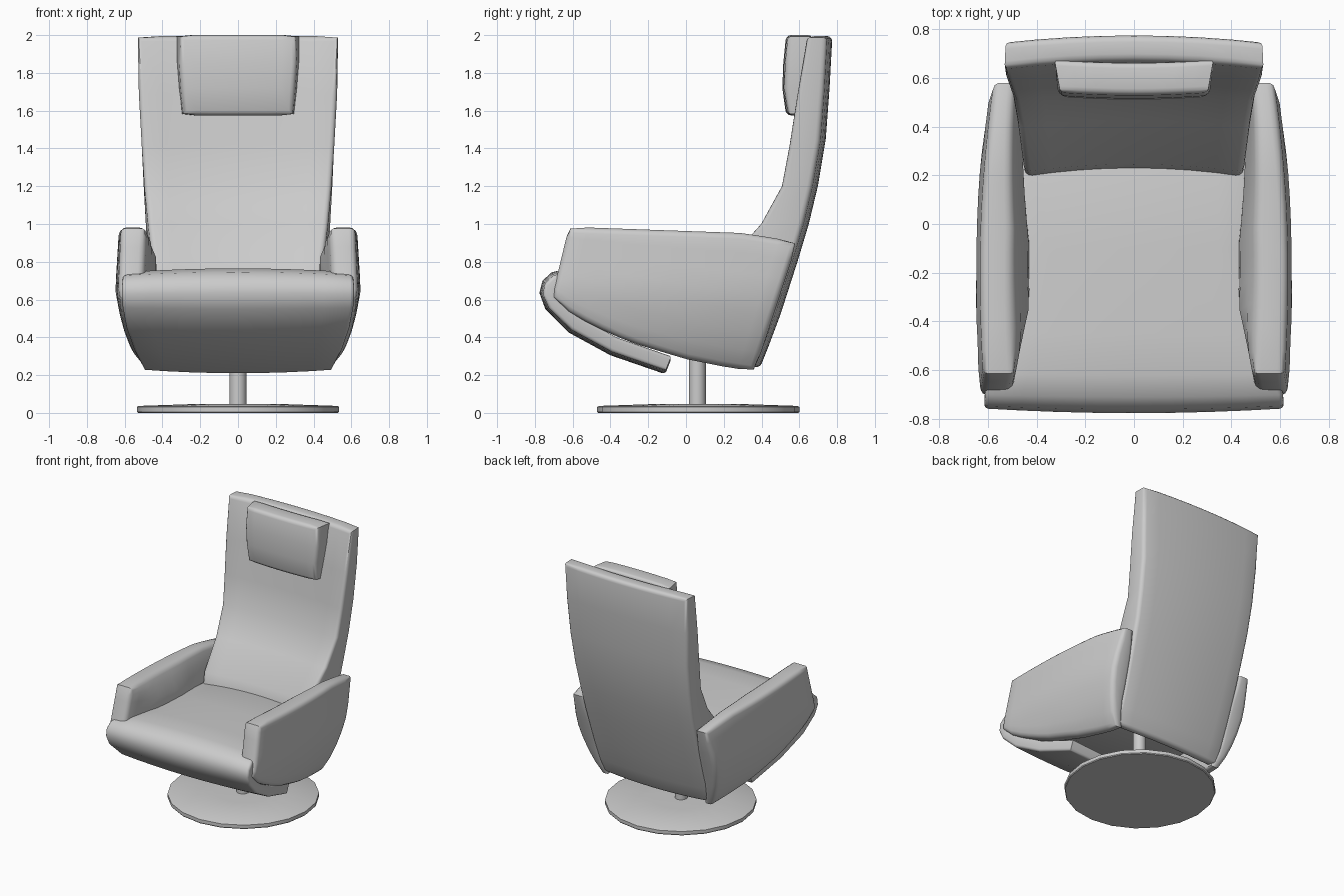
import bpy, bmesh, math
from mathutils import Vector

if "Cube" in bpy.data.objects:
    bpy.data.objects.remove(bpy.data.objects["Cube"])


def finish(name, bm, angle=40):
    bmesh.ops.recalc_face_normals(bm, faces=bm.faces)
    me = bpy.data.meshes.new(name)
    bm.to_mesh(me)
    bm.free()
    ob = bpy.data.objects.new(name, me)
    bpy.context.collection.objects.link(ob)
    bpy.ops.object.select_all(action='DESELECT')
    ob.select_set(True)
    bpy.context.view_layer.objects.active = ob
    bpy.ops.object.shade_smooth_by_angle(angle=math.radians(angle))
    return ob


def pad(name, A, B, r, steps=3):
    """Closed cushion between two point grids, with a rounded rim of radius r."""
    bm = bmesh.new()
    n, m = len(A), len(A[0])
    ring = ([(0, j) for j in range(m - 1)] + [(i, m - 1) for i in range(n - 1)]
            + [(n - 1, j) for j in range(m - 1, 0, -1)] + [(i, 0) for i in range(n - 1, 0, -1)])
    loops = []
    for G, H in ((A, B), (B, A)):
        side = [[] for _ in range(steps + 1)]
        for i, j in ring:
            p = G[i][j]
            e = Vector()
            ends = 0
            for hit, q in ((i == 0, (1, j)), (i == n - 1, (n - 2, j)),
                           (j == 0, (i, 1)), (j == m - 1, (i, m - 2))):
                if hit:
                    e += (G[q[0]][q[1]] - p).normalized()
                    ends += 1
            d = (H[i][j] - p).normalized()
            keep = 0.3 if ends == 2 else 0.0     # soften plan corners
            for k in range(steps + 1):
                a = math.pi / 2 * k / steps
                side[k].append(bm.verts.new(
                    p + e * r * max(keep, 1 - math.sin(a)) + d * r * (1 - math.cos(a))))
        loops.append(side)
        # flat face of the cushion, sharing the innermost loop
        lookup = {ij: side[0][k] for k, ij in enumerate(ring)}
        V = [[lookup.get((i, j)) or bm.verts.new(G[i][j]) for j in range(m)] for i in range(n)]
        for i in range(n - 1):
            for j in range(m - 1):
                bm.faces.new((V[i][j], V[i + 1][j], V[i + 1][j + 1], V[i][j + 1]))
    chain = loops[0] + loops[1][::-1]
    for a, b in zip(chain, chain[1:]):
        for k in range(len(ring)):
            l = (k + 1) % len(ring)
            bm.faces.new((a[k], a[l], b[l], b[k]))
    return finish(name, bm)


def strip(name, rows, bow, radius, cols=8):
    """Rows of (outer y, z, inner y, z, outer half width, inner half width)."""
    ga, gb = [], []
    for oy, oz, iy, iz, wo, wi in rows:
        d = Vector((0, iy - oy, iz - oz)).normalized()
        us = [2 * k / cols - 1 for k in range(cols + 1)]
        ga.append([Vector((u * wo, oy, oz)) + d * bow * u * u for u in us])
        gb.append([Vector((u * wi, iy, iz)) + d * bow * u * u for u in us])
    return pad(name, ga, gb, radius)


def interp(pts, t):
    for (a, va), (b, vb) in zip(pts, pts[1:]):
        if t <= b:
            return va + (vb - va) * max(0, (t - a) / (b - a))
    return pts[-1][1]


def lathe(name, profile, y, sides):
    bm = bmesh.new()
    rings = [[bm.verts.new((r * math.cos(2 * math.pi * k / sides),
                            y + r * math.sin(2 * math.pi * k / sides), z))
              for k in range(sides)] for r, z in profile]
    for a, b in zip(rings, rings[1:]):
        for k in range(sides):
            l = (k + 1) % sides
            bm.faces.new((a[k], a[l], b[l], b[k]))
    bm.faces.new(rings[0])
    bm.faces.new(rings[-1])
    return finish(name, bm, 30)


# Swivel base and column
lathe("base_disc", [(0.53, 0), (0.535, 0.006), (0.535, 0.032), (0.525, 0.037), (0.2, 0.048)], 0.065, 20)
lathe("column", [(0.045, 0.03), (0.045, 0.6)], 0.06, 16)

# Tall curved backrest
strip("backrest", [
    (0.775, 1.995, 0.67, 1.995, 0.535, 0.54), (0.76, 1.72, 0.617, 1.69, 0.525, 0.525),
    (0.74, 1.45, 0.575, 1.42, 0.51, 0.51), (0.698, 1.2, 0.535, 1.2, 0.50, 0.495),
    (0.65, 1.0, 0.425, 1.0, 0.49, 0.475), (0.59, 0.8, 0.245, 0.80, 0.485, 0.45),
    (0.50, 0.52, 0.20, 0.60, 0.475, 0.44), (0.44, 0.36, 0.29, 0.40, 0.47, 0.45),
    (0.39, 0.235, 0.33, 0.25, 0.46, 0.44)], 0.03, 0.028)

# Head cushion
strip("head_cushion", [
    (0.53, 2.0, 0.665, 2.0, 0.31, 0.335), (0.515, 1.85, 0.645, 1.86, 0.31, 0.325),
    (0.51, 1.72, 0.615, 1.72, 0.30, 0.315), (0.53, 1.575, 0.59, 1.575, 0.295, 0.305)],
    0.012, 0.026)

# Seat that rolls over the front into the folded leg rest
strip("seat_and_leg_rest", [
    (0.30, 0.73, 0.30, 0.50, 0.46, 0.46), (-0.10, 0.75, -0.10, 0.53, 0.47, 0.47),
    (-0.45, 0.765, -0.42, 0.56, 0.50, 0.50), (-0.62, 0.765, -0.58, 0.63, 0.58, 0.58),
    (-0.71, 0.745, -0.66, 0.64, 0.61, 0.61), (-0.76, 0.70, -0.69, 0.63, 0.615, 0.61),
    (-0.776, 0.635, -0.70, 0.61, 0.615, 0.61), (-0.745, 0.55, -0.675, 0.57, 0.61, 0.61),
    (-0.62, 0.425, -0.57, 0.49, 0.59, 0.59), (-0.40, 0.305, -0.37, 0.38, 0.55, 0.55),
    (-0.11, 0.205, -0.08, 0.28, 0.50, 0.50)], 0.02, 0.018)

# Armrests: side outline swept between bottom and top curves, mirrored
BOTTOM = [(-0.71, 0.61), (-0.66, 0.555), (-0.50, 0.465), (-0.30, 0.375), (0.0, 0.285), (0.2, 0.245), (0.36, 0.22)]
TOP = [(-0.62, 0.985), (0.3, 0.952), (0.59, 0.905)]
OUTER = [(0.22, 0.50), (0.3, 0.55), (0.4, 0.592), (0.5, 0.622), (0.65, 0.65), (0.98, 0.63)]
THICK = [(0.0, 0.10), (0.3, 0.17), (0.5, 0.22), (0.7, 0.21), (1.0, 0.13)]
NS, NT = 12, 7
outer, inner = [], []
for i in range(NS + 1):
    s = i / NS
    yb, yt = -0.71 + 1.075 * s, -0.62 + 1.21 * s
    zb, zt = interp(BOTTOM, yb), interp(TOP, yt)
    ro, ri = [], []
    for j in range(NT + 1):
        t = j / NT
        y, z = yb + (yt - yb) * t, zb + (zt - zb) * t
        dy = y + 0.2
        xo = interp(OUTER, z) - (0.10 if dy > 0 else 0.07) * dy * dy
        th = interp(THICK, t) * (1 - 0.35 * max(0, s - 0.5) * 2)
        if s < 0.3:
            th = min(th, 0.13 + 0.3 * s)
        ro.append(Vector((xo, y, z)))
        ri.append(Vector((xo - th, y, z)))
    outer.append(ro)
    inner.append(ri)
arms = pad("armrests", outer, inner, 0.032)
arms.modifiers.new("mirror", 'MIRROR').use_axis[0] = True
